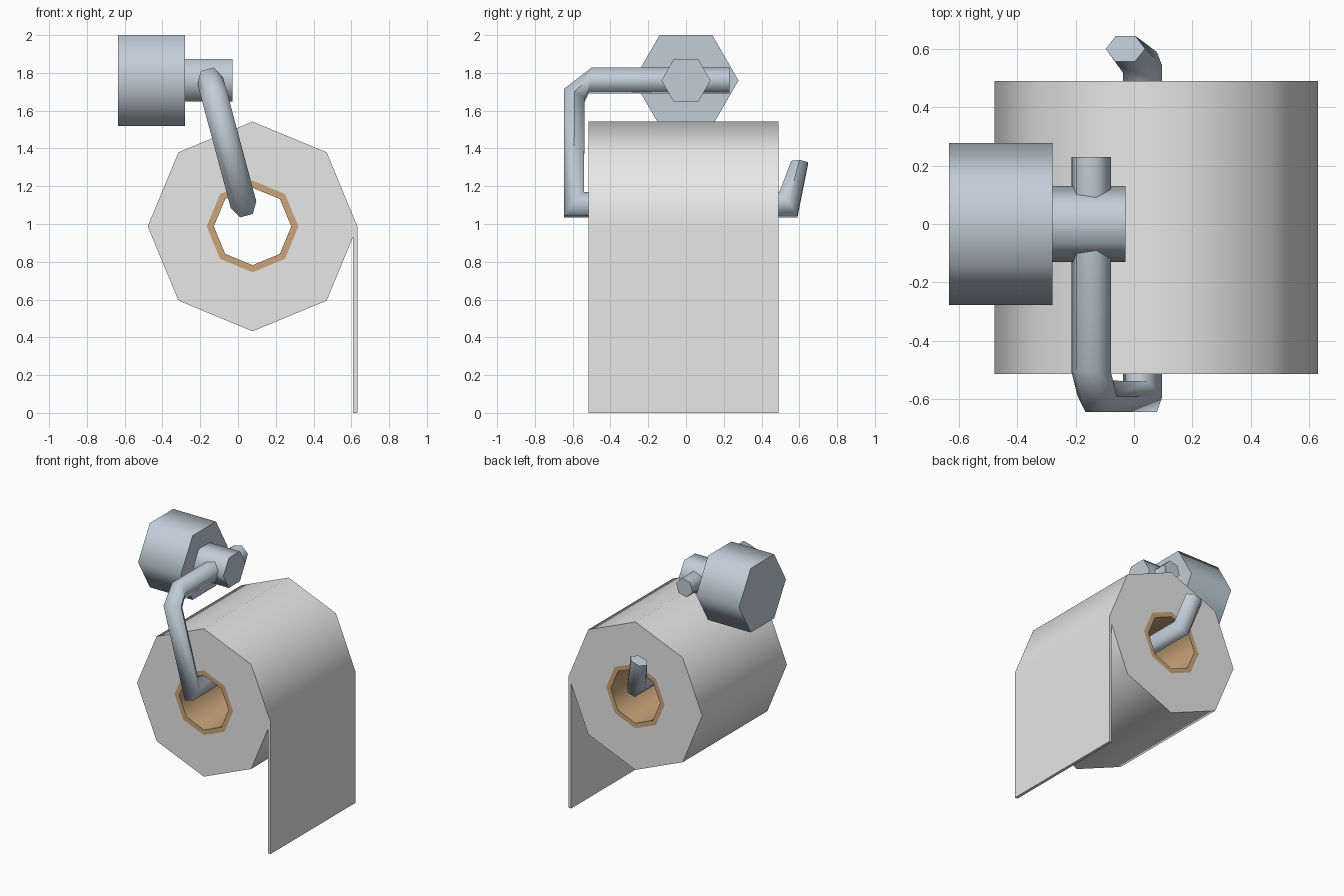
import bpy, bmesh, math
from mathutils import Vector

if "Cube" in bpy.data.objects:
    bpy.data.objects.remove(bpy.data.objects["Cube"])


def material(name, rgb):
    m = bpy.data.materials.new(name)
    m.diffuse_color = (*rgb, 1)
    m.use_nodes = True
    m.node_tree.nodes["Principled BSDF"].inputs["Base Color"].default_value = m.diffuse_color
    return m


PAPER = material("white_paper", (0.80, 0.80, 0.80))
CARD = material("brown_cardboard", (0.60, 0.38, 0.20))
METAL = material("blue_grey_metal", (0.53, 0.61, 0.69))


def loft(name, rings, mat, loop=False, smooth=65):
    """Skin equal-length point rings; cap the ends, or close into a loop."""
    bm = bmesh.new()
    vs = [[bm.verts.new(p) for p in ring] for ring in rings]
    n = len(vs[0])
    pairs = list(zip(vs, vs[1:])) + ([(vs[-1], vs[0])] if loop else [])
    for a, b in pairs:
        for i in range(n):
            j = (i + 1) % n
            bm.faces.new((a[i], a[j], b[j], b[i]))
    if not loop:
        bm.faces.new(vs[0])
        bm.faces.new(vs[-1])
    bmesh.ops.recalc_face_normals(bm, faces=bm.faces)
    me = bpy.data.meshes.new(name)
    bm.to_mesh(me)
    bm.free()
    me.materials.append(mat)
    ob = bpy.data.objects.new(name, me)
    bpy.context.collection.objects.link(ob)
    bpy.ops.object.select_all(action='DESELECT')
    ob.select_set(True)
    bpy.context.view_layer.objects.active = ob
    bpy.ops.object.shade_smooth_by_angle(angle=math.radians(smooth))
    return ob


# Paper roll and cardboard core: octagonal rings along y
CX, CZ, Y0, Y1 = 0.077, 0.987, -0.515, 0.49


def octagon(r, y):
    return [(CX + r * math.cos(k * math.pi / 4), y, CZ + r * math.sin(k * math.pi / 4))
            for k in range(8)]


def hollow_roll(name, r_out, r_in, mat):
    loft(name, [octagon(r_out, Y0), octagon(r_out, Y1),
                octagon(r_in, Y1), octagon(r_in, Y0)], mat, loop=True)


hollow_roll("paper_roll", 0.555, 0.243, PAPER)
hollow_roll("cardboard_core", 0.243, 0.205, CARD)

# Loose sheet hanging from the right side of the roll
profile = [(0.632, CZ), (0.61, 0.935), (0.61, 0), (0.632, 0)]
loft("hanging_sheet", [[(x, y, z) for x, z in profile] for y in (Y0, Y1)], PAPER, smooth=20)


# Wall mount and post: hexagonal prisms along x with flat tops
def hexagon(r, x):
    return [(x, r * math.cos(k * math.pi / 3), 1.76 + r * math.sin(k * math.pi / 3))
            for k in range(6)]


loft("wall_mount", [hexagon(0.278, -0.635), hexagon(0.278, -0.28)], METAL)
loft("mount_post", [hexagon(0.13, -0.28), hexagon(0.13, -0.03)], METAL)

# Bent hexagonal rod, lying in a plane tilted 15 degrees about y.
# Each station: outer and inner edge as (y, distance down the tilted plane)
R = 0.07
tilt = math.radians(15)
down = Vector((math.sin(tilt), 0, -math.cos(tilt)))
side = Vector((math.cos(tilt), 0, math.sin(tilt)))
top = Vector((-0.147, 0, 1.76))
stations = [
    ((0.23, -0.061), (0.23, 0.061)),
    ((-0.50, -0.061), (-0.515, 0.061)),
    ((-0.645, 0.055), (-0.537, 0.107)),
    ((-0.645, 0.741), (-0.54, 0.62)),
    ((0.59, 0.741), (0.495, 0.62)),
    ((0.645, 0.457), (0.557, 0.450)),
]
rings = []
for (yo, so), (yi, si) in stations:
    o = top + down * so + Vector((0, yo, 0))
    i = top + down * si + Vector((0, yi, 0))
    c = (o + i) / 2
    rings.append([o - side * R / 2, o + side * R / 2, c + side * R,
                  i + side * R / 2, i - side * R / 2, c - side * R])
loft("holder_rod", rings, METAL)
